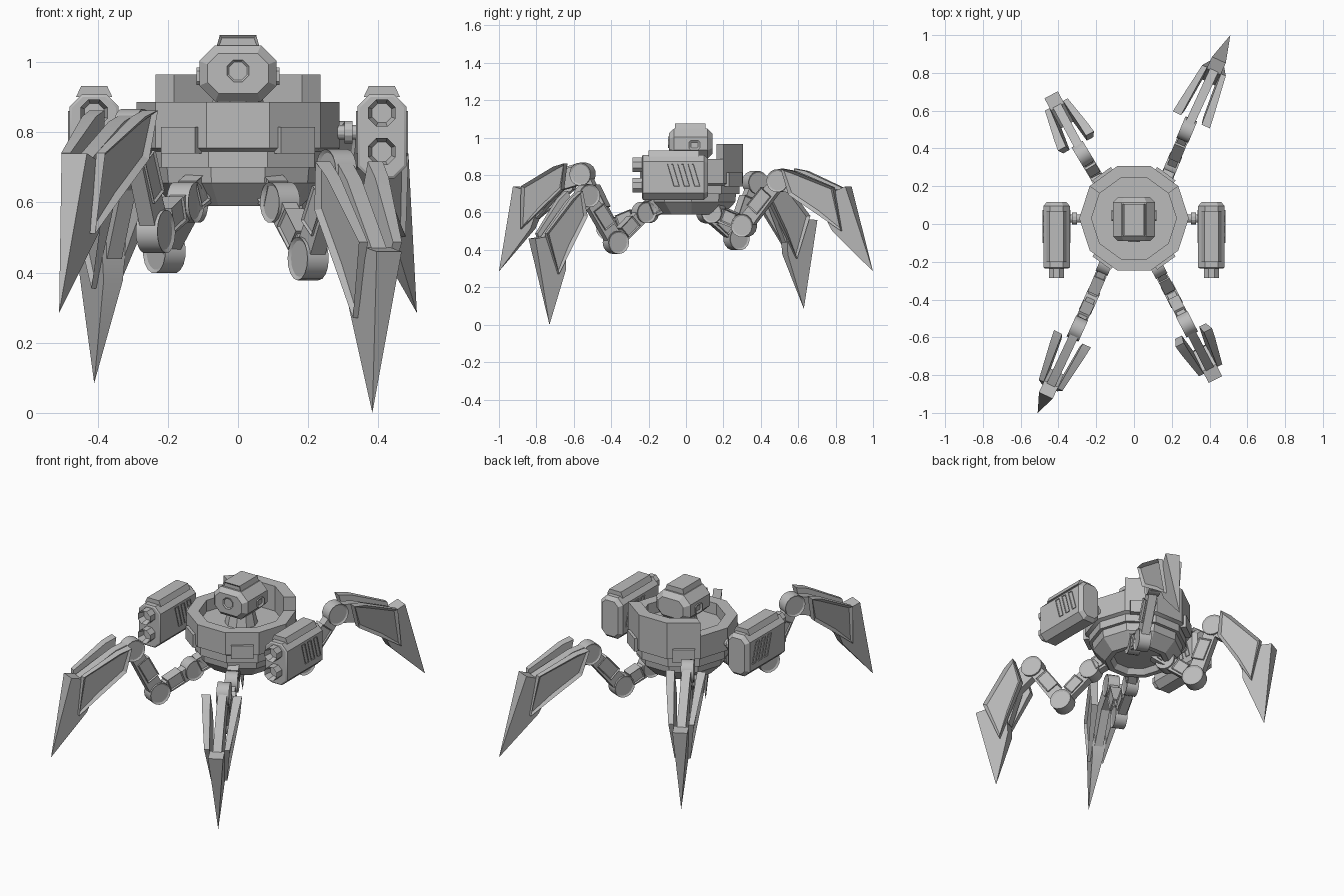
import bpy, bmesh, math
from mathutils import Matrix, Vector

if "Cube" in bpy.data.objects:
    bpy.data.objects.remove(bpy.data.objects["Cube"], do_unlink=True)

metal = bpy.data.materials.new("plain_grey_metal")
metal.use_nodes = True
GREY = (0.5, 0.5, 0.5, 1)
metal.diffuse_color = GREY
metal.node_tree.nodes["Principled BSDF"].inputs["Base Color"].default_value = GREY
parts = []
UP = Vector((0, 0, 1))
CORE = Vector((0, 0.03, 0))


def finish(name, bm):
    bmesh.ops.remove_doubles(bm, verts=bm.verts, dist=1e-5)
    bmesh.ops.recalc_face_normals(bm, faces=bm.faces)
    mesh = bpy.data.meshes.new(name)
    bm.to_mesh(mesh)
    bm.free()
    mesh.materials.append(metal)
    ob = bpy.data.objects.new(name, mesh)
    bpy.context.collection.objects.link(ob)
    parts.append(ob)
    return ob


def aim(p, q):
    """Frame at p: x runs to q, y is level, z is the upper side."""
    a = (q - p).normalized()
    s = UP.cross(a).normalized()
    b = a.cross(s)
    return Matrix.Translation(p) @ Matrix((a, s, b)).transposed().to_4x4()


def prism(name, profile, lo, hi, frame=Matrix(), lo_cap=None, hi_cap=None):
    """Extrude an (x, z) profile from lo to hi in y; caps are (inset, raise)."""
    bm = bmesh.new()
    ends = []
    for off in (lo, hi):
        y = off if callable(off) else (lambda a, v=off: v)
        ends.append([bm.verts.new((a, y(a), b)) for a, b in profile])
    n = len(profile)
    for i in range(n):
        j = (i + 1) % n
        bm.faces.new((ends[0][i], ends[0][j], ends[1][j], ends[1][i]))
    caps = [bm.faces.new(e) for e in ends]
    bmesh.ops.recalc_face_normals(bm, faces=bm.faces)
    for face, cap in zip(caps, (lo_cap, hi_cap)):
        if cap:
            bmesh.ops.inset_individual(bm, faces=[face], thickness=cap[0], depth=0)
            face.normal_update()
            bmesh.ops.translate(bm, verts=face.verts, vec=face.normal * cap[1])
    bmesh.ops.transform(bm, matrix=frame, verts=bm.verts)
    return finish(name, bm)


def lathe(name, profile, first=0, last=10, closed=False, sides=10):
    """Turn an (r, z) profile around the body axis, over some facets."""
    bm = bmesh.new()
    rings = []
    for k in range(first, last + 1):
        t = 2 * math.pi * k / sides
        rings.append([bm.verts.new(CORE + Vector((r * math.cos(t), r * math.sin(t), z)))
                      for r, z in profile])
    n = len(profile)
    for r0, r1 in zip(rings, rings[1:]):
        for i in range(n if closed else n - 1):
            j = (i + 1) % n
            bm.faces.new((r0[i], r1[i], r1[j], r0[j]))
    if closed:
        bm.faces.new(rings[0])
        bm.faces.new(rings[-1])
    bmesh.ops.dissolve_degenerate(bm, dist=1e-6, edges=bm.edges)
    return finish(name, bm)


def ngon(r, n, x=0, z=0):
    return [(x + r * math.cos(2 * math.pi * (i + 0.5) / n),
             z + r * math.sin(2 * math.pi * (i + 0.5) / n)) for i in range(n)]


def rect(x0, x1, z0, z1):
    return [(x0, z0), (x1, z0), (x1, z1), (x0, z1)]


def octo(x0, x1, z0, z1, c):
    return [(x0 + c, z0), (x1 - c, z0), (x1, z0 + c), (x1, z1 - c),
            (x1 - c, z1), (x0 + c, z1), (x0, z1 - c), (x0, z0 + c)]


# Body: bowl, belt, drum with a sunken deck, raised rear wall
lathe("body", [(0, .62), (.13, .62), (.15, .59), (.18, .59), (.245, .655), (.25, .70),
               (.27, .70), (.27, .745), (.29, .755), (.29, .886), (.225, .886),
               (.225, .82), (0, .82)])
lathe("rear_wall", [(.225, .86), (.29, .86), (.29, .965), (.225, .965)], 1, 4, True)
for deg in (54, 126, 234, 306):
    t = math.radians(deg)
    prism("drum_plate", rect(.26, .292, .74, .815), -.06, .06,
          aim(CORE, CORE + Vector((math.cos(t), math.sin(t), 0))))

# Head: neck, faceted box, top hatch, side windows and lens
lathe("neck", [(0, .81), (.09, .81), (.07, .90), (0, .90)])
prism("head", octo(-.11, .11, .888, 1.048, .045), -.065, .115,
      lo_cap=(.025, .025), hi_cap=(.03, .028))
prism("head_hatch", [(-.065, 1.03), (.065, 1.03), (.052, 1.077), (-.052, 1.077)],
      -.06, .105, lo_cap=(.01, -.006))
side_frame = aim(Vector((0, 0, 0)), Vector((0, 1, 0)))
prism("head_windows", octo(.015, .075, .935, .985, .01), -.118, .118, side_frame,
      (.012, -.008), (.012, -.008))
prism("lens", ngon(.034, 8, 0, .975), -.096, -.06, lo_cap=(.006, -.006))

# Side pods with paired barrels, slanted vents and an axle to the body
for side in (-1, 1):
    x = .41 * side
    prism("pod", octo(x - .07, x + .07, .668, .908, .035), -.23, .095,
          lo_cap=(.008, .005), hi_cap=(.02, .022))
    prism("pod_cap", [(x - .052, .90), (x + .052, .90), (x + .037, .932), (x - .037, .932)],
          -.2, .07)
    for z in (.745, .855):
        prism("barrel", ngon(.042, 8, x, z), -.285, -.2, lo_cap=(.012, -.04))
    pod_frame = aim(Vector((x, 0, 0)), Vector((x, 1, 0)))
    for y in (-.10, -.045, .01):
        prism("vent", [(y + .035, .74), (y + .065, .74), (y + .03, .86), (y, .86)],
              -.074, .074, pod_frame, (.006, -.008), (.006, -.008))
    prism("axle", ngon(.022, 12, .03, .80), -.08, .08,
          aim(Vector((.31 * side, 0, 0)), Vector((.31 * side, 1, 0))))
    prism("axle_collar", ngon(.033, 12, .03, .80), -.012, .012,
          aim(Vector((.315 * side, 0, 0)), Vector((.315 * side, 1, 0))))


def joint(name, p, frame, r=.058, half=.034):
    f = frame.copy()
    f.translation = p
    prism(name, ngon(r, 16), -half, half, f, (.01, -.006), (.01, -.006))


def link(name, p, q, half_width=.04):
    f, n, w = aim(p, q), (q - p).length, half_width
    prism(name, [(0, -w), (n, -w * .8), (n, w * .8), (0, w)], -.024, .024, f)
    prism(name + "_panel", rect(n * .32, n * .72, -w * .6, w * 1.15), -.031, .031, f,
          (.008, -.006), (.008, -.006))
    return f


def claw(knee, tip):
    f = aim(knee, tip)
    n = (tip - knee).length
    s = n / .73
    fit = lambda pts: [(a * s, b * s) for a, b in pts]
    taper = lambda a: .04 * min(1, (n - a) / (.4 * s))
    # central arm, then the pointed blade with its heel
    prism("claw_arm", fit([(-.02, -.03), (.05, -.03), (.15, .03), (.36, .03), (.33, .2),
                           (.06, .1), (-.02, .05)]), -.024, .024, f)
    prism("claw_blade", fit([(.73, 0), (.323, .244), (.29, .18), (.32, .05), (.42, .012)]),
          lambda a: -taper(a), taper, f)
    # splayed armour plates on both sides, with sunken panels
    plate = fit([(0, .085), (.06, .122), (.28, .20), (.46, .05), (.30, .03), (.12, .005)])
    for d in (-1, 1):
        prism("claw_plate", plate, lambda a: d * (.06 - .07 * a),
              lambda a: d * (.108 - .14 * a), f, None, (.018, -.014))


# Legs: hip, lower knee, upper knee and tip of each
LEGS = [((-.15, -.21, .60), (-.235, -.41, .517), (-.30, -.553, .805), (-.51, -1, .285)),
        ((.12, -.225, .60), (.20, -.375, .44), (.28, -.53, .69), (.383, -.73, 0)),
        ((.13, .15, .60), (.20, .31, .53), (.28, .50, .77), (.51, 1, .285)),
        ((-.14, .12, .60), (-.21, .27, .46), (-.27, .37, .76), (-.41, .63, .085))]
for points in LEGS:
    hip, low, high, tip = map(Vector, points)
    root = hip.lerp(Vector((0, 0.03, hip.z)), .4) + UP * .05
    link("hip_mount", root, hip, .045)
    f1 = link("thigh", hip, low)
    f2 = link("shin", low, high, .044)
    joint("hip_joint", hip, f1)
    joint("lower_knee", low, f2, .062)
    joint("upper_knee", high, f2, .062)
    claw(high, tip)

# Keep hard edges crisp while rounding the joints
for ob in parts:
    ob.select_set(True)
bpy.context.view_layer.objects.active = parts[0]
bpy.ops.object.shade_smooth_by_angle(angle=math.radians(25))
for ob in parts:
    ob.select_set(False)
